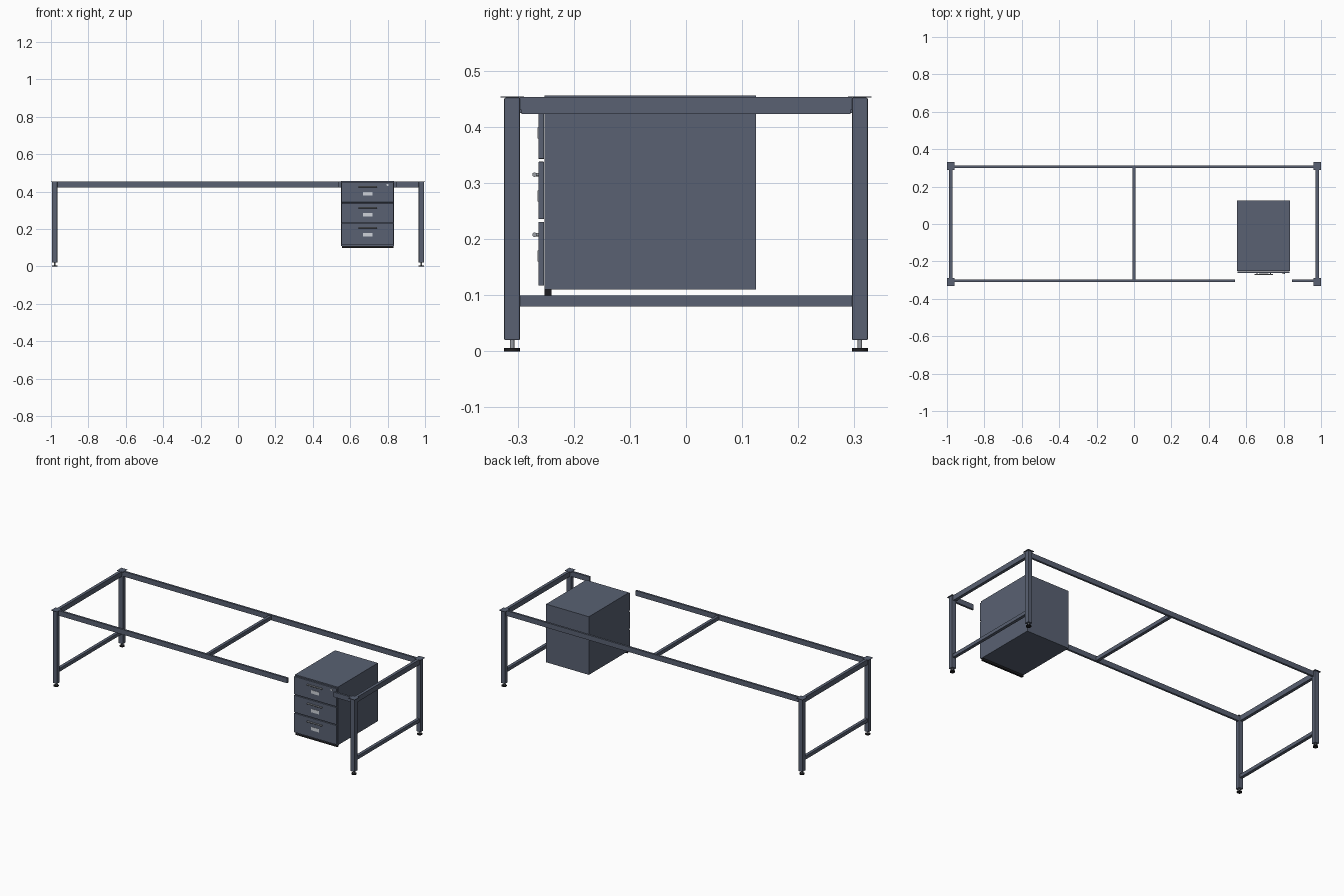
import bpy
import math

cube = bpy.data.objects.get("Cube")
if cube:
    bpy.data.objects.remove(cube, do_unlink=True)


def material(name, colour):
    mat = bpy.data.materials.new(name)
    mat.use_nodes = True
    rgba = (*colour, 1)
    mat.diffuse_color = rgba
    mat.node_tree.nodes["Principled BSDF"].inputs["Base Color"].default_value = rgba
    return mat


STEEL = material("slate blue steel", (0.10, 0.12, 0.17))
BLACK = material("black plastic", (0.012, 0.012, 0.014))
CHROME = material("grey metal", (0.32, 0.34, 0.37))
LABEL = material("pale label", (0.62, 0.65, 0.70))


def box(name, xs, ys, zs, mat, bevel=0):
    """Box spanning the given (low, high) ranges."""
    spans = (xs, ys, zs)
    bpy.ops.mesh.primitive_cube_add(size=1, location=[sum(s) / 2 for s in spans])
    obj = bpy.context.object
    obj.name = name
    obj.scale = [s[1] - s[0] for s in spans]
    bpy.ops.object.transform_apply(location=False, rotation=False, scale=True)
    obj.data.materials.append(mat)
    if bevel:
        mod = obj.modifiers.new("edge bevel", "BEVEL")
        mod.width = bevel
        mod.segments = 2
    return obj


def rod(name, centre, radius, length, mat, axis="Z"):
    """Cylinder along the named axis."""
    turn = {"X": (0, math.pi / 2, 0), "Y": (math.pi / 2, 0, 0), "Z": (0, 0, 0)}[axis]
    bpy.ops.mesh.primitive_cylinder_add(vertices=20, radius=radius, depth=length,
                                        location=centre, rotation=turn)
    obj = bpy.context.object
    obj.name = name
    obj.data.materials.append(mat)
    bpy.ops.object.shade_smooth_by_angle()
    return obj


def around(c, half):
    return (c - half, c + half)


LEG_X, LEG_Y, LEG_HALF = 0.98, 0.31, 0.014
TOP = 0.453
RAIL_Z = (0.423, TOP)

# Corner legs with mounting plates and levelling feet
for sx, side in ((1, "left"), (-1, "right")):
    x = sx * LEG_X
    for sy, end in ((-1, "front"), (1, "back")):
        y = sy * LEG_Y
        tag = f"{end}_{side}"
        box(f"leg_{tag}", around(x, LEG_HALF), around(y, LEG_HALF), (0.02, 0.452), STEEL, 0.002)
        box(f"top_plate_{tag}", around(x, 0.02), around(y, 0.021), (0.452, 0.454), STEEL)
        box(f"rail_bracket_{tag}", around(x, 0.008), around(sy * 0.294, 0.003),
            (0.43, TOP), STEEL)
        rod(f"foot_stem_{tag}", (x, y, 0.012), 0.004, 0.018, CHROME)
        rod(f"foot_pad_{tag}", (x, y, 0.003), 0.014, 0.006, BLACK)
    # End frame rails
    box(f"upper_end_rail_{side}", around(x, 0.009), (-0.293, 0.293), RAIL_Z, STEEL)
    box(f"lower_end_rail_{side}", around(x, 0.009), (-0.297, 0.297), (0.08, 0.10), STEEL)

# Long rails; the front one is interrupted for the drawer unit
BACK_RAIL = around(0.306, 0.006)
FRONT_RAIL = around(-0.304, 0.006)
box("back_rail", (-0.967, 0.967), BACK_RAIL, RAIL_Z, STEEL)
box("front_rail_long", (-0.967, 0.541), FRONT_RAIL, RAIL_Z, STEEL)
box("front_rail_short", (0.845, 0.967), FRONT_RAIL, RAIL_Z, STEEL)
box("centre_cross_rail", around(0, 0.009), (-0.299, 0.301), (0.425, 0.447), STEEL)

# Drawer unit
UNIT_X = (0.552, 0.834)
MID = sum(UNIT_X) / 2
box("drawer_cabinet", UNIT_X, (-0.252, 0.125), (0.11, 0.456), STEEL)
box("cabinet_plinth", (0.555, 0.831), (-0.252, -0.240), (0.098, 0.11), BLACK)

# Drawer fronts, each with a bar handle and a label plate
drawers = (("bottom", 0.117, 0.231), ("middle", 0.236, 0.338), ("top", 0.343, 0.450))
for name, low, high in drawers:
    box(f"{name}_drawer_front", (0.554, 0.832), (-0.263, -0.253), (low, high), STEEL, 0.001)
    bar_z = high - 0.023
    rod(f"{name}_handle_bar", (MID, -0.270, bar_z), 0.004, 0.098, CHROME, "X")
    for s in (-1, 1):
        rod(f"{name}_handle_post", (MID + s * 0.036, -0.266, bar_z), 0.003, 0.008, CHROME, "Y")
    box(f"{name}_label_plate", around(MID, 0.026), (-0.2645, -0.262),
        (bar_z - 0.048, bar_z - 0.028), LABEL)

# Lock on the top drawer
rod("drawer_lock", (0.80, -0.264, 0.436), 0.006, 0.004, LABEL, "Y")
